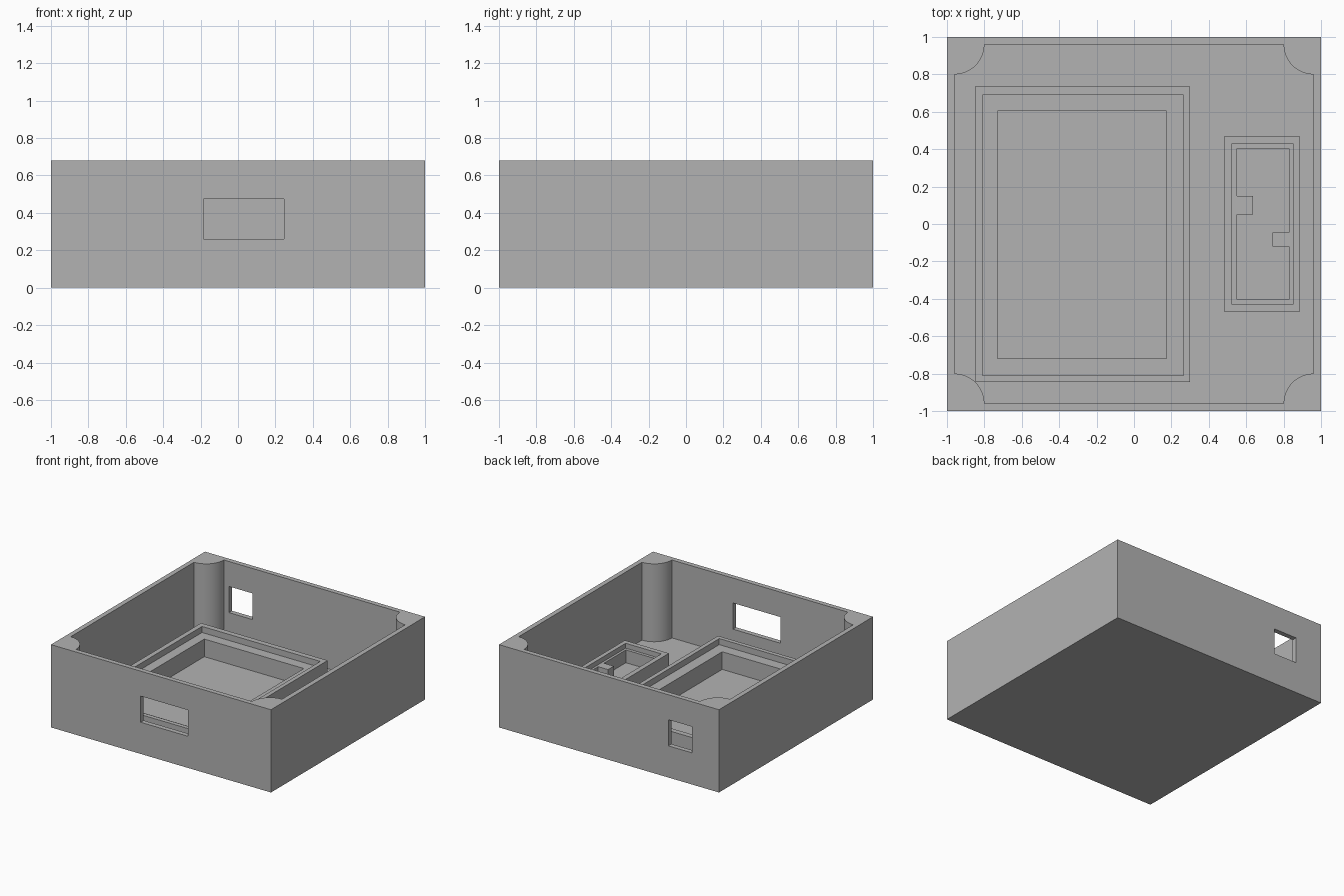
import bpy
import bmesh
from math import cos, sin, pi

cube = bpy.data.objects.get("Cube")
if cube:
    bpy.data.objects.remove(cube, do_unlink=True)

HEIGHT, FLOOR = 0.68, 0.04
INNER, POST_R, ARC_STEPS = 0.96, 0.16, 16

grey = bpy.data.materials.new("plain grey")
grey.use_nodes = True
color = (0.45, 0.45, 0.45, 1)
grey.diffuse_color = color
grey.node_tree.nodes["Principled BSDF"].inputs["Base Color"].default_value = color


def prism(name, outline, z0, z1):
    """Extrude a counter-clockwise outline from z0 to z1."""
    bm = bmesh.new()
    face = bm.faces.new([bm.verts.new((x, y, z0)) for x, y in outline])
    top = bmesh.ops.extrude_face_region(bm, geom=[face])["geom"]
    moved = [v for v in top if isinstance(v, bmesh.types.BMVert)]
    bmesh.ops.translate(bm, verts=moved, vec=(0, 0, z1 - z0))
    bmesh.ops.recalc_face_normals(bm, faces=bm.faces)
    mesh = bpy.data.meshes.new(name)
    bm.to_mesh(mesh)
    bm.free()
    obj = bpy.data.objects.new(name, mesh)
    bpy.context.collection.objects.link(obj)
    mesh.materials.append(grey)
    return obj


def rect(x0, x1, y0, y1):
    return [(x0, y0), (x1, y0), (x1, y1), (x0, y1)]


def cut(target, cutter):
    """Subtract the cutter from the target, then discard it."""
    cutter.hide_render = True
    mod = target.modifiers.new("cut", "BOOLEAN")
    mod.operation, mod.solver, mod.object = "DIFFERENCE", "EXACT", cutter
    bpy.context.view_layer.objects.active = target
    bpy.ops.object.modifier_apply(modifier=mod.name)
    bpy.data.objects.remove(cutter, do_unlink=True)


def cavity_outline():
    """Square room whose four corners are filled by round posts."""
    points = []
    for k in range(4):
        turn = k * pi / 2
        cx = INNER * (cos(turn) - sin(turn))
        cy = INNER * (sin(turn) + cos(turn))
        for i in range(ARC_STEPS + 1):
            a = turn + 1.5 * pi - i / ARC_STEPS * pi / 2
            points.append((cx + POST_R * cos(a), cy + POST_R * sin(a)))
    return points


# Case: open box with corner posts and two windows
case = prism("case", rect(-1, 1, -1, 1), 0, HEIGHT)
cut(case, prism("cavity", cavity_outline(), FLOOR, HEIGHT + 0.1))
cut(case, prism("front_window", rect(-0.185, 0.245, -1.1, -0.9), 0.26, 0.475))
cut(case, prism("back_window", rect(-0.755, -0.54, 0.9, 1.1), 0.26, 0.475))

# Large stepped frame on the floor
large = prism("large_frame", rect(-0.85, 0.3, -0.845, 0.735), FLOOR, 0.235)
cut(large, prism("large_recess", rect(-0.81, 0.265, -0.81, 0.69), 0.185, 0.4))
cut(large, prism("large_opening", rect(-0.73, 0.175, -0.72, 0.605), 0, 0.4))

# Small stepped frame with two inward tabs
small = prism("small_frame", rect(0.485, 0.885, -0.47, 0.47), FLOOR, 0.185)
cut(small, prism("small_recess", rect(0.525, 0.85, -0.43, 0.43), 0.145, 0.4))
opening = [(0.55, -0.405), (0.83, -0.405),
           (0.83, -0.12), (0.74, -0.12), (0.74, -0.045), (0.83, -0.045),
           (0.83, 0.405), (0.55, 0.405),
           (0.55, 0.15), (0.635, 0.15), (0.635, 0.05), (0.55, 0.05)]
cut(small, prism("small_opening", opening, 0, 0.4))

# Smooth the round posts, keep every edge sharp
bpy.ops.object.select_all(action="DESELECT")
for obj in (case, large, small):
    obj.select_set(True)
bpy.context.view_layer.objects.active = case
bpy.ops.object.shade_smooth_by_angle(angle=0.5)
